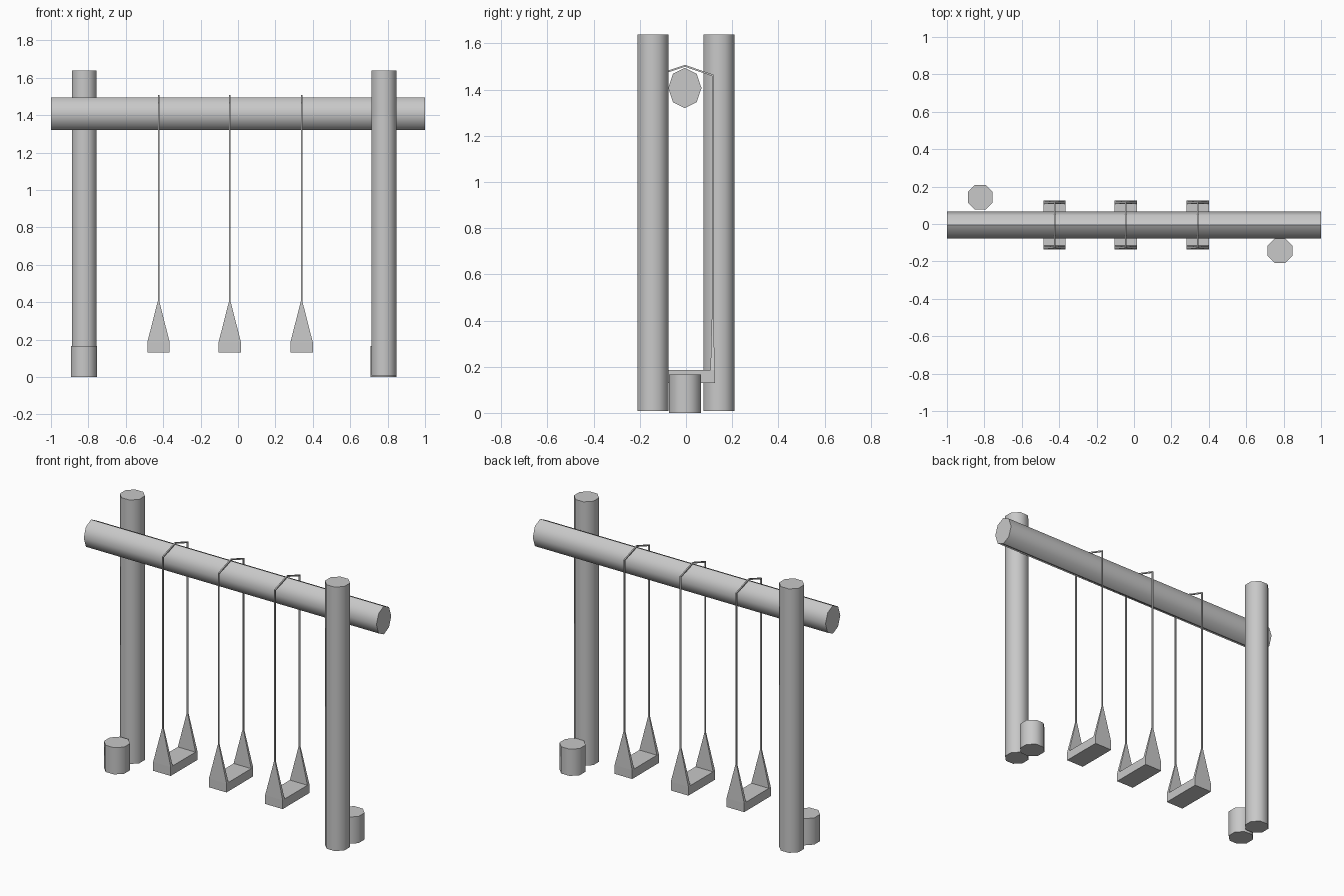
import bpy, bmesh, math
from mathutils import Matrix, Vector

cube = bpy.data.objects.get("Cube")
if cube:
    bpy.data.objects.remove(cube, do_unlink=True)

grey = bpy.data.materials.new("plain_grey")
grey.use_nodes = True
grey.diffuse_color = (0.58, 0.58, 0.58, 1)
grey.node_tree.nodes["Principled BSDF"].inputs["Base Color"].default_value = grey.diffuse_color


def finish(name, bm, smooth=False):
    bmesh.ops.recalc_face_normals(bm, faces=bm.faces)
    mesh = bpy.data.meshes.new(name)
    bm.to_mesh(mesh)
    bm.free()
    mesh.materials.append(grey)
    obj = bpy.data.objects.new(name, mesh)
    bpy.context.collection.objects.link(obj)
    if smooth:
        bpy.ops.object.select_all(action='DESELECT')
        obj.select_set(True)
        bpy.context.view_layer.objects.active = obj
        bpy.ops.object.shade_smooth_by_angle(angle=math.radians(50))
    return obj


def log(name, centre, length, radius, orient):
    """Eight-sided timber, built along z and then oriented."""
    bm = bmesh.new()
    bmesh.ops.create_cone(bm, cap_ends=True, segments=8, radius1=radius, radius2=radius, depth=length)
    bm.transform(Matrix.Translation(centre) @ orient)
    return finish(name, bm, True)


def extrude(name, outline, depth):
    """Extrude a closed outline by a vector."""
    bm = bmesh.new()
    face = bm.faces.new([bm.verts.new(p) for p in outline])
    new = bmesh.ops.extrude_face_region(bm, geom=[face])["geom"]
    bmesh.ops.translate(bm, vec=depth, verts=[v for v in new if isinstance(v, bmesh.types.BMVert)])
    return finish(name, bm)


# Upright posts on opposite sides of the beam, each with a low stump beside it
turn = Matrix.Rotation(math.radians(22.5), 4, 'Z')
for side, x, y in (("right", -0.822, 0.143), ("left", 0.78, -0.143)):
    log(side + "_post", (x, y, 0.823), 1.63, 0.072, turn)
    log(side + "_stump", (x - 0.002, -0.004, 0.083), 0.165, 0.075, turn)

# Horizontal beam, slightly taller than wide
flatten = Matrix.Diagonal((1, 0.83, 1, 1)) @ Matrix.Rotation(math.pi / 2, 4, 'Y')
log("beam", (0, -0.005, 1.407), 2.0, 0.087, flatten)

# Swings: seat, two tapered end panels, and a rope looped over the beam
MID = -0.005
for number, x in enumerate((-0.425, -0.044, 0.34), 1):
    tag = "_" + str(number)
    w, t = 0.06, 0.004
    seat = [(x - w, MID - 0.13, 0.13), (x + w, MID - 0.13, 0.13),
            (x + w, MID + 0.13, 0.13), (x - w, MID + 0.13, 0.13)]
    extrude("seat" + tag, seat, Vector((0, 0, 0.055)))

    for side, s in (("front", -1), ("back", 1)):
        bm = bmesh.new()
        bmesh.ops.create_cube(bm, size=1)
        for v in bm.verts:
            top, outer = v.co.z > 0, v.co.y * s > 0
            half = t if top else w
            if top:
                y = 0.124 if outer else 0.116
            else:
                y = 0.13 if outer else 0.111
            v.co = (x + math.copysign(half, v.co.x), MID + s * y, 0.405 if top else 0.185)
        finish(side + "_panel" + tag, bm)

    outer = [(0.124, 0.40), (0.124, 1.465), (0, 1.507), (-0.124, 1.465), (-0.124, 0.40)]
    inner = [(-0.117, 0.40), (-0.117, 1.459), (0, 1.499), (0.117, 1.459), (0.117, 0.40)]
    loop = [(x - t, MID + y, z) for y, z in outer + inner]
    extrude("rope" + tag, loop, Vector((2 * t, 0, 0)))
